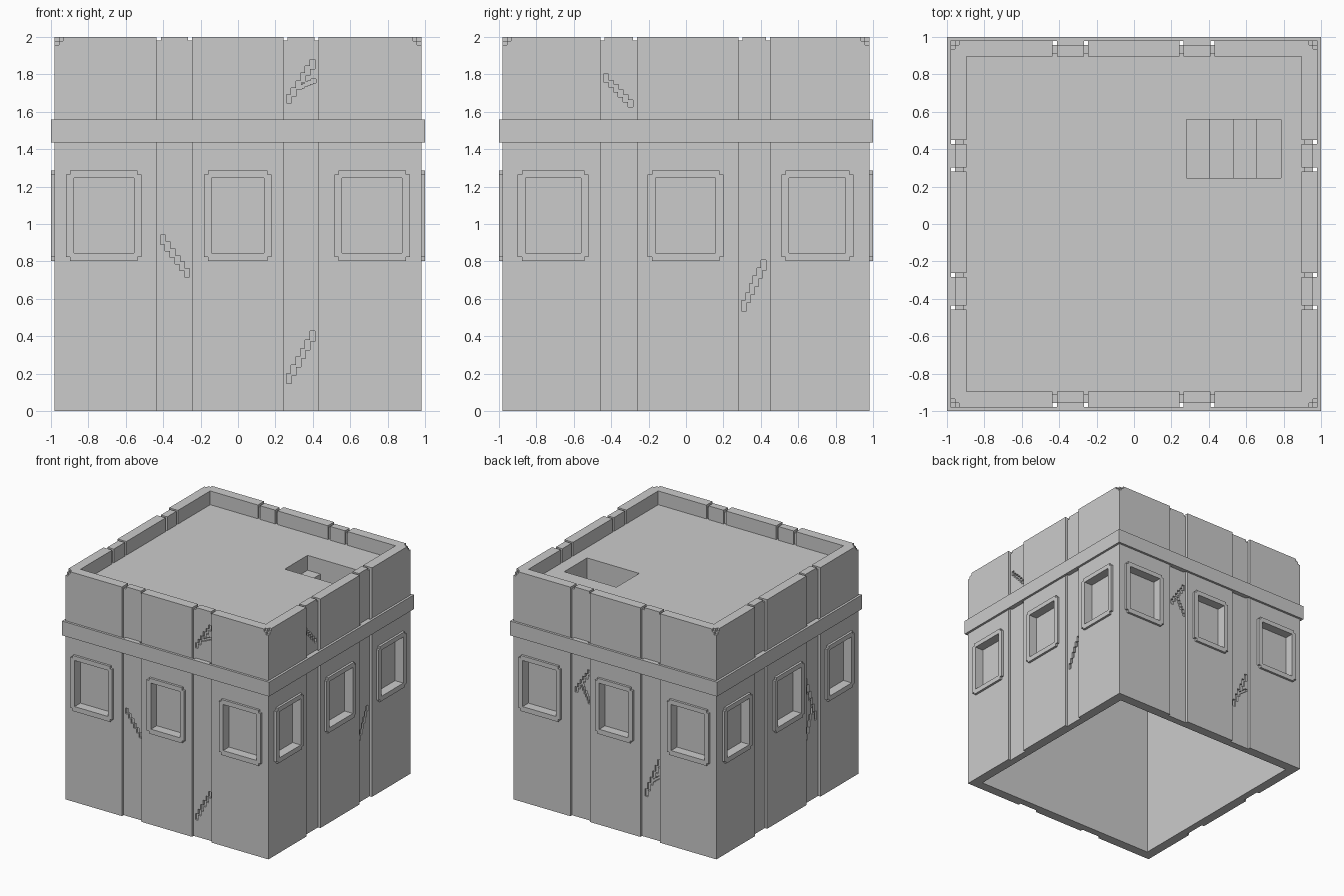
import bpy, bmesh, random
from mathutils import Vector

if "Cube" in bpy.data.objects:
    bpy.data.objects.remove(bpy.data.objects["Cube"])

random.seed(4)
SIDES = ("front", "right", "back", "left")
STRIPS = {"x": [(-.435, -.245), (.242, .43)], "y": [(-.457, -.262), (.28, .45)]}
WINDOWS = {"x": [(-.92, -.515), (-.183, .18), (.515, .92)],
           "y": [(-.90, -.52), (-.205, .2), (.51, .895)]}
axis = lambda side: "x" if side in ("front", "back") else "y"


def place(side, u, d, z):
    """Point on a facade: u along the wall, d outward from the centre."""
    return Vector({"front": (u, -d, z), "back": (u, d, z),
                   "right": (d, u, z), "left": (-d, u, z)}[side])


def prism(bm, bottom, top):
    a = [bm.verts.new(p) for p in bottom]
    b = [bm.verts.new(p) for p in top]
    n = len(a)
    faces = [bm.faces.new(a), bm.faces.new(b)]
    faces += [bm.faces.new((a[i], a[(i + 1) % n], b[(i + 1) % n], b[i])) for i in range(n)]
    bmesh.ops.recalc_face_normals(bm, faces=faces)


def box(bm, x, y, z):
    ring = [(x[0], y[0]), (x[1], y[0]), (x[1], y[1]), (x[0], y[1])]
    prism(bm, [(*p, z[0]) for p in ring], [(*p, z[1]) for p in ring])


def side_box(bm, side, u, d, z):
    a, b = place(side, u[0], d[0], z[0]), place(side, u[1], d[1], z[1])
    box(bm, *[(min(a[i], b[i]), max(a[i], b[i])) for i in range(3)])


def make(name, bm):
    me = bpy.data.meshes.new(name)
    bm.to_mesh(me)
    bm.free()
    ob = bpy.data.objects.new(name, me)
    bpy.context.collection.objects.link(ob)
    return ob


def cut(ob, cutter):
    m = ob.modifiers.new("cut", "BOOLEAN")
    m.operation, m.solver, m.use_self, m.object = "DIFFERENCE", "EXACT", True, cutter
    bpy.context.view_layer.update()
    dg = bpy.context.evaluated_depsgraph_get()
    me = bpy.data.meshes.new_from_object(ob.evaluated_get(dg))
    ob.modifiers.clear()
    ob.data = me


def crack(bm, side, start, end):
    """Stair-stepped groove made of overlapping little blocks."""
    n = 6
    for i in range(n):
        t0, t1 = i / n, (i + 1) / n
        u = start[0] + (end[0] - start[0]) * (t0 + t1) / 2
        za, zb = (start[1] + (end[1] - start[1]) * t for t in (t0, t1))
        lo, hi = min(za, zb), max(za, zb)
        side_box(bm, side, (u - .0135, u + .0135), (.94, .99),
                 (lo - .004, hi + random.uniform(.004, .012)))


# walls: open shell
bm = bmesh.new()
box(bm, (-.98, .98), (-.98, .98), (0, 2))
walls = make("walls", bm)
cutters = []
bm = bmesh.new()
box(bm, (-.895, .895), (-.895, .895), (-.1, 2.1))
cutters.append(make("interior_cutter", bm))

# recessed vertical strips
bm = bmesh.new()
for s in SIDES:
    for u in STRIPS[axis(s)]:
        side_box(bm, s, u, (.957, 1.05), (-.1, 2.1))
cutters.append(make("strip_cutter", bm))

# parapet joints beside each strip
bm = bmesh.new()
for s in SIDES:
    for a, b in STRIPS[axis(s)]:
        for u in ((a, a + .022), (b - .022, b)):
            side_box(bm, s, u, (.85, .99), (1.98, 2.1))
cutters.append(make("joint_cutter", bm))
bm = bmesh.new()
for s in SIDES:
    for a, b in STRIPS[axis(s)]:
        for u in ((a, a + .022), (b - .022, b)):
            side_box(bm, s, u, (.85, .91), (1.88, 2.1))
cutters.append(make("inner_joint_cutter", bm))

# window openings
bm = bmesh.new()
for s in SIDES:
    for a, b in WINDOWS[axis(s)]:
        side_box(bm, s, (a + .042, b - .042), (.92, 1.1), (.845, 1.247))
window_cutter = make("window_cutter", bm)
cutters.append(window_cutter)

# cracks in the strips
CRACKS = {
    "front": [((.26, .15), (.41, .42)), ((-.415, .93), (-.26, .72)),
              ((.26, 1.65), (.41, 1.87)), ((.32, 1.725), (.41, 1.765))],
    "right": [((-.44, 1.79), (-.285, 1.63)), ((.30, .54), (.425, .80))],
    "back": [((.255, 1.30), (.40, 1.09)), ((.335, 1.17), (.255, 1.02)),
             ((-.275, .36), (-.42, .70)), ((-.34, .50), (-.42, .56))],
    "left": [((-.275, 1.08), (-.435, .68)), ((-.37, .80), (-.275, .50))]}
bm = bmesh.new()
for s, paths in CRACKS.items():
    for p in paths:
        crack(bm, s, *p)
cutters.append(make("crack_cutter", bm))

# chipped top corners
bm = bmesh.new()
c = .022
for sx in (-1, 1):
    for sy in (-1, 1):
        for i, j, k in ((2, 1, 1), (1, 2, 1), (1, 1, 2)):
            box(bm, sorted((sx * (.98 - c * i), sx * 1.02)),
                sorted((sy * (.98 - c * j), sy * 1.02)), (2 - c * k, 2.05))
cutters.append(make("chip_cutter", bm))
for ob in cutters:
    cut(walls, ob)

# window frames with notched corners
bm = bmesh.new()
n = .022
for s in SIDES:
    for a, b in WINDOWS[axis(s)]:
        lo, hi = .802, 1.287
        ring = [(a + n, lo), (b - n, lo), (b - n, lo + n), (b, lo + n), (b, hi - n), (b - n, hi - n),
                (b - n, hi), (a + n, hi), (a + n, hi - n), (a, hi - n), (a, lo + n), (a + n, lo + n)]
        prism(bm, [place(s, u, .97, z) for u, z in ring], [place(s, u, 1.0, z) for u, z in ring])
frames = make("window_frames", bm)
cut(frames, window_cutter)

# cornice band, with backing blocks in the recessed strips
bm = bmesh.new()
box(bm, (-1, 1), (-1, 1), (1.435, 1.56))
cornice = make("cornice", bm)
bm = bmesh.new()
box(bm, (-.979, .979), (-.979, .979), (1.3, 1.7))
cutters.append(make("cornice_cutter", bm))
cut(cornice, cutters[-1])
bm = bmesh.new()
for s in SIDES:
    for a, b in STRIPS[axis(s)]:
        side_box(bm, s, (a + .022, b - .022), (.95, .985), (1.437, 1.558))
make("cornice_backing", bm)

# roof slab and the stairwell going down through it
bm = bmesh.new()
box(bm, (-.9, .9), (-.9, .9), (1.76, 1.88))
roof = make("roof", bm)
bm = bmesh.new()
box(bm, (.25, .815), (.215, .59), (1.38, 1.80))
stairwell = make("stairwell", bm)
profile = [(.28, 2), (.28, 1.75), (.405, 1.75), (.405, 1.65), (.535, 1.65), (.535, 1.55),
           (.657, 1.55), (.657, 1.45), (.785, 1.45), (.785, 2)]
bm = bmesh.new()
prism(bm, [(x, .245, z) for x, z in profile], [(x, .56, z) for x, z in profile])
cutters.append(make("stair_cutter", bm))
cut(roof, cutters[-1])
cut(stairwell, cutters[-1])

for ob in cutters:
    bpy.data.objects.remove(ob, do_unlink=True)
